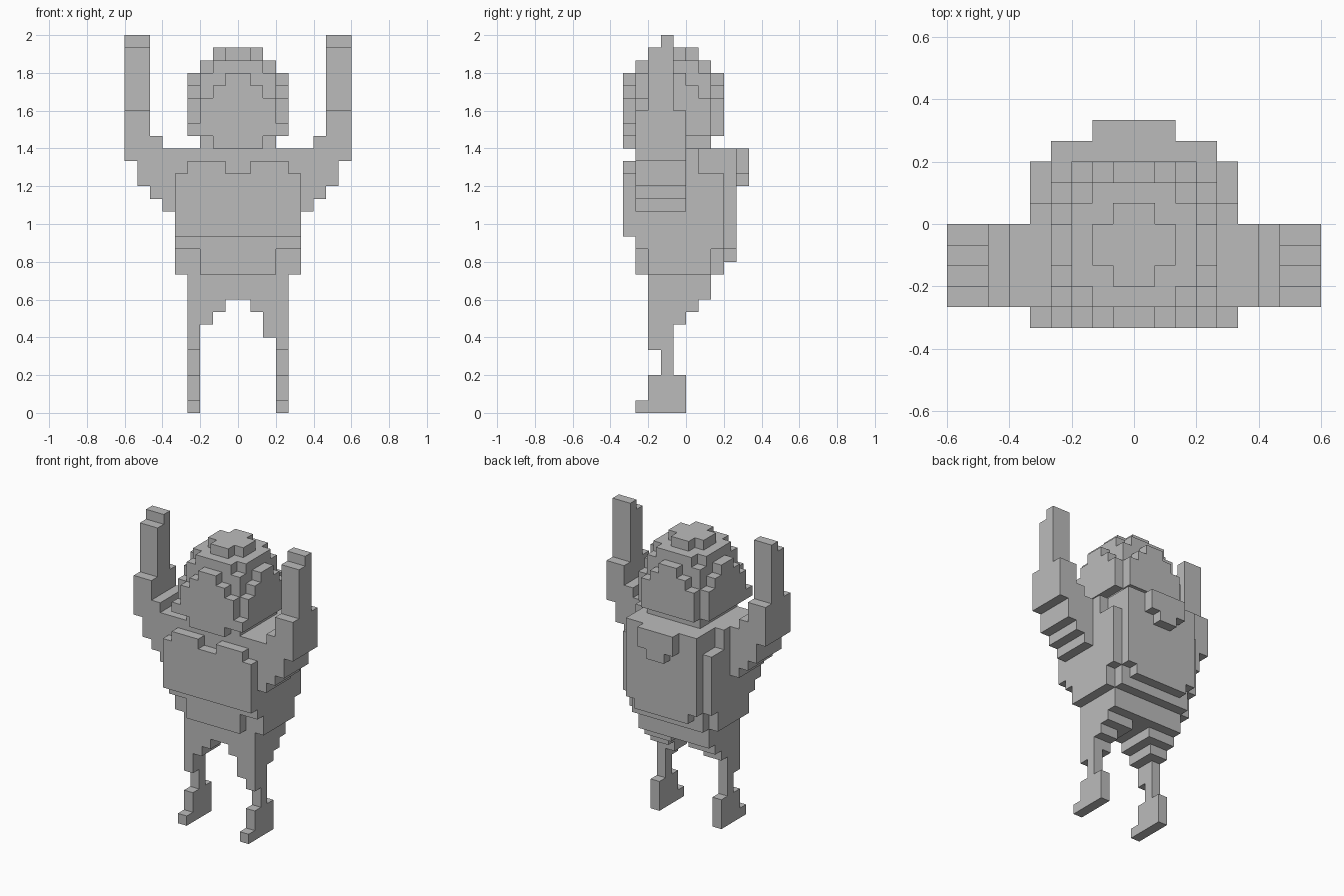
import bpy
import bmesh
from itertools import product
from mathutils import Vector

UNIT = 1 / 15  # edge length of one block

cube = bpy.data.objects.get("Cube")
if cube:
    bpy.data.objects.remove(cube, do_unlink=True)

grey = bpy.data.materials.new("plain_grey")
grey.use_nodes = True
COLOUR = (0.5, 0.5, 0.5, 1)
grey.diffuse_color = COLOUR
grey.node_tree.nodes["Principled BSDF"].inputs["Base Color"].default_value = COLOUR


def box(x, y, z):
    """Block cells in half-open ranges."""
    return set(product(range(*x), range(*y), range(*z)))


def slab(half, y, z):
    """Block cells centred across the model."""
    return box((-half, half), y, z)


def mirrored(cells):
    return {(-1 - x, y, z) for x, y, z in cells}


def build(name, cells):
    """Skin a set of block cells, then merge the coplanar faces."""
    bm = bmesh.new()
    for cell in cells:
        for axis, side in product(range(3), (0, 1)):
            neighbour = list(cell)
            neighbour[axis] += 2 * side - 1
            if tuple(neighbour) in cells:
                continue
            u, v = (axis + 1) % 3, (axis + 2) % 3
            ring = []
            for a, b in ((0, 0), (1, 0), (1, 1), (0, 1)):
                p = Vector(cell)
                p[axis] += side
                p[u] += a
                p[v] += b
                ring.append(bm.verts.new(p * UNIT))
            bm.faces.new(ring if side else ring[::-1])
    bmesh.ops.remove_doubles(bm, verts=bm.verts, dist=UNIT / 20)
    bmesh.ops.dissolve_limit(bm, angle_limit=0.02, verts=bm.verts, edges=bm.edges)
    mesh = bpy.data.meshes.new(name)
    bm.to_mesh(mesh)
    bm.free()
    mesh.materials.append(grey)
    obj = bpy.data.objects.new(name, mesh)
    bpy.context.collection.objects.link(obj)


# Head: a stepped dome over straight walls with notched corners
head = set()
for x, y, z in slab(4, (-5, 3), (22, 29)):
    dx, dy, dz = abs(x + 0.5), abs(y + 1.5), z - 24.5
    if z >= 25:
        inside = dx * dx + dy * dy + dz * dz <= 16
    else:
        inside = dx + dy < 7
    if inside:
        head.add((x, y, z))
head |= slab(4, (-5, -4), (22, 23))    # jaw
head |= slab(2, (-5, -4), (21, 22))    # chin
head |= slab(3, (-4, 2), (21, 22))     # neck
build("head", head)

# Torso with a raised chest panel and notched collar
torso = slab(5, (-4, 3), (13, 19))
torso |= slab(5, (-4, 1), (19, 21))
torso |= slab(4, (1, 3), (19, 20))
build("torso", torso)
chest = slab(5, (-5, -4), (14, 19)) | slab(4, (-5, -4), (19, 20))
chest -= slab(1, (-5, -4), (19, 20))
build("chest_panel", chest)

# Back plate and the hood hanging over it
build("back_plate", slab(4, (3, 4), (13, 19)) | slab(3, (3, 4), (12, 13)))
hood = slab(4, (1, 4), (19, 21)) | slab(2, (4, 5), (19, 21))
hood |= slab(1, (4, 5), (18, 19))
build("hood", hood)

# Waist and hips
waist = slab(5, (-3, 2), (11, 13)) | slab(3, (-4, -3), (11, 13))
waist |= slab(4, (2, 3), (11, 13))
build("waist", waist)
build("hips", slab(4, (-3, 2), (9, 11)))

# Raised arm: stepped underside, upright forearm, thin hand
arm = set()
for x, bottom, top in ((5, 16, 21), (6, 17, 22), (7, 18, 24), (8, 20, 24)):
    arm |= box((x, x + 1), (-4, 0), (bottom, top))
arm |= box((7, 9), (-3, -1), (24, 29))
arm |= box((7, 9), (-2, -1), (29, 30))

# Leg: stepped thigh, thin shin, boot with a toe
leg = box((1, 4), (-3, 1), (8, 9)) | box((2, 4), (-3, 0), (7, 8))
leg |= box((3, 4), (-3, -1), (5, 7)) | box((3, 4), (-2, -1), (3, 5))
leg |= box((3, 4), (-3, 0), (0, 3)) | box((3, 4), (-4, 0), (0, 1))

build("left_arm", arm)
build("right_arm", mirrored(arm))
build("left_leg", leg | box((2, 3), (-3, -1), (6, 7)))
build("right_leg", mirrored(leg))
